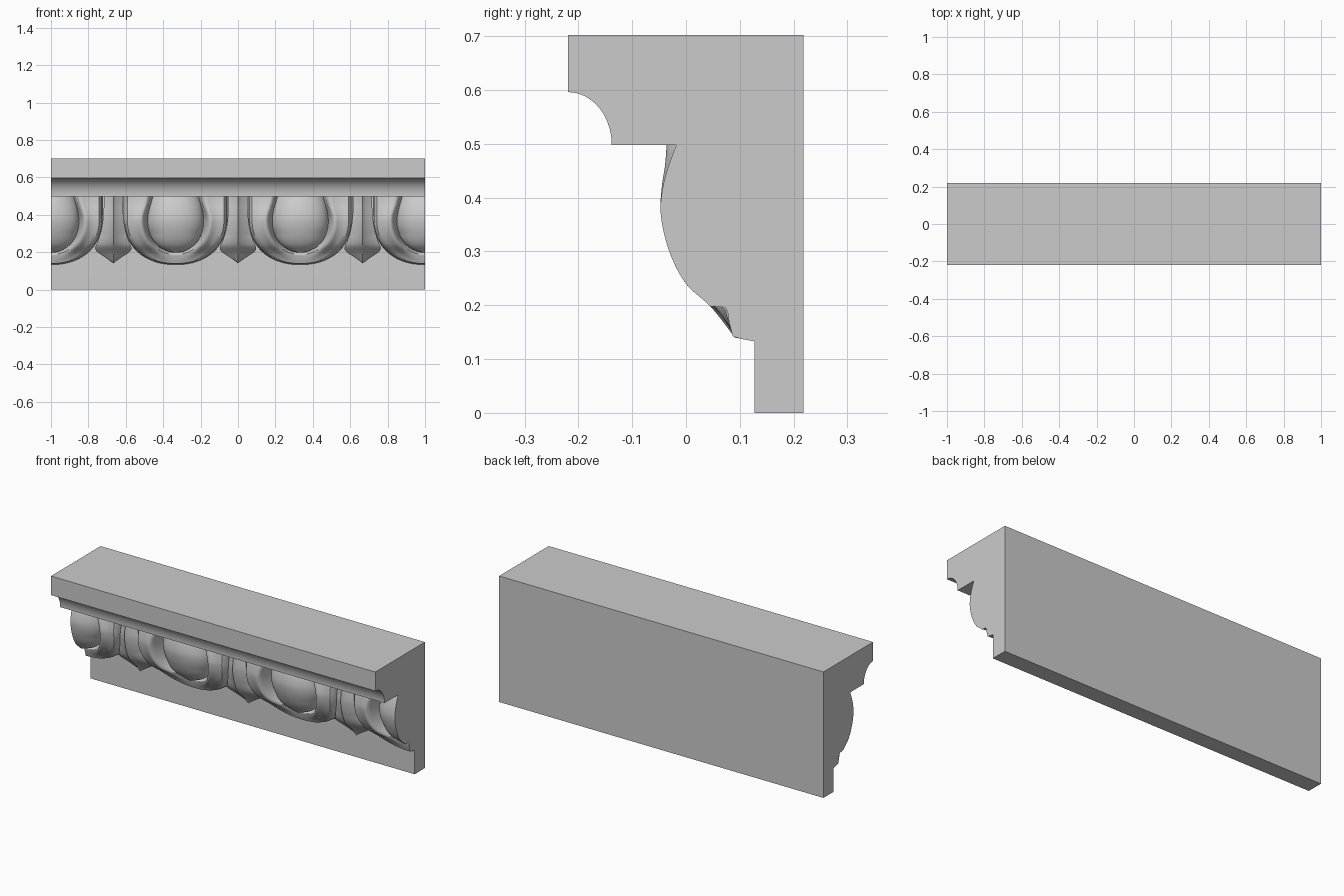
import bpy, bmesh, math

if "Cube" in bpy.data.objects:
    bpy.data.objects.remove(bpy.data.objects["Cube"])

P = 2 / 3          # repeat of the egg-and-dart pattern
TOP = 0.498        # soffit height
BACK = 0.13        # plane of the lower fascia

# key points (z, value), smoothly interpolated
FACE = [(0.13, 0.097), (0.165, 0.072), (0.198, 0.045), (0.24, 0.0), (0.3, -0.031),
        (0.37, -0.047), (0.42, -0.043), (0.46, -0.032), (0.498, -0.018)]
RIDGE = FACE[:6] + [(0.42, -0.045), (0.46, -0.039), (0.498, -0.036)]
DART_W = [(0.142, 0.0), (0.17, 0.04), (0.212, 0.095), (0.26, 0.082), (0.33, 0.062),
          (0.42, 0.052), (0.498, 0.05)]


def curve(pts, z):
    z = min(max(z, pts[0][0]), pts[-1][0])
    i = max(k for k in range(len(pts) - 1) if pts[k][0] <= z)
    (z0, a), (z1, b) = pts[i], pts[i + 1]

    def slope(k):
        lo, hi = max(k - 1, 0), min(k + 1, len(pts) - 1)
        return (pts[hi][1] - pts[lo][1]) / (pts[hi][0] - pts[lo][0])
    h = z1 - z0
    t = (z - z0) / h
    return ((2*t**3 - 3*t*t + 1) * a + (t**3 - 2*t*t + t) * h * slope(i)
            + (3*t*t - 2*t**3) * b + (t**3 - t*t) * h * slope(i + 1))


def finish(bm, name, angle=40):
    me = bpy.data.meshes.new(name)
    bm.to_mesh(me)
    bm.free()
    ob = bpy.data.objects.new(name, me)
    bpy.context.collection.objects.link(ob)
    bpy.ops.object.select_all(action='DESELECT')
    ob.select_set(True)
    bpy.context.view_layer.objects.active = ob
    bpy.ops.object.shade_smooth_by_angle(angle=math.radians(angle))
    return ob


def loft(name, rows, angle=40):
    bm = bmesh.new()
    vs = [[bm.verts.new(p) for p in r] for r in rows]
    for r, q in zip(vs, vs[1:]):
        for k in range(len(r) - 1):
            bm.faces.new((r[k], r[k + 1], q[k + 1], q[k]))
    bmesh.ops.remove_doubles(bm, verts=bm.verts, dist=1e-5)
    bm.normal_update()
    if sum(f.normal.y * f.calc_area() for f in bm.faces) > 0:
        bmesh.ops.reverse_faces(bm, faces=bm.faces)
    return finish(bm, name, angle)


def extrude(name, profile, x0, x1):
    bm = bmesh.new()
    f = bm.faces.new([bm.verts.new((x0, y, z)) for y, z in profile])
    g = bmesh.ops.extrude_face_region(bm, geom=[f])['geom']
    bmesh.ops.translate(bm, vec=(x1 - x0, 0, 0),
                        verts=[v for v in g if isinstance(v, bmesh.types.BMVert)])
    bmesh.ops.recalc_face_normals(bm, faces=bm.faces)
    return finish(bm, name, 30)


# backing block with coved crown
cove = [(-0.219 + 0.081 * math.sin(a), TOP + 0.098 * math.cos(a))
        for a in [math.pi / 2 * k / 16 for k in range(17)]]
extrude("moulding_block", [(0.218, 0), (0.218, 0.702), (-0.219, 0.702)] + cove
        + [(BACK, TOP), (0.127, 0.133), (0.127, 0)], -1, 1)

# end faces following the cut eggs
section = [(curve(FACE, z), z) for z in [TOP - 0.3 * k / 30 for k in range(31)]]
section += [(0.073, 0.196), (0.078, 0.185), (0.08, 0.168), (0.087, 0.142), (0.105, 0.137), (0.127, 0.133)]
for s in (-1, 1):
    extrude("cut_end", [(0.15, TOP)] + section + [(0.15, 0.133)], s * 0.998, s)


def egg_width(z):
    zc = 0.36
    if z < zc:
        return 0.15 * math.sqrt(max(0, 1 - ((zc - z) / (zc - 0.198)) ** 2))
    return 0.15 * math.sqrt(1 - ((z - zc) / 0.27) ** 2)


def half_egg(cx, s):
    rows = []
    for i in range(41):
        z = 0.198 + (TOP - 0.198) * (1 - math.cos(math.pi / 2 * i / 40))
        w, y = egg_width(z), curve(FACE, z)
        d = 0.03 + 0.07 * min(1, (z - 0.198) / 0.1)
        row = [(cx + s * w * math.sin(a), y + d * (1 - math.cos(a)), z)
               for a in [math.pi / 2 * k / 16 for k in range(17)]]
        rows.append(row + [(row[-1][0], BACK, z)])
    loft("egg", rows)


# shell rim cross-section: (half width at middle, at top, bottom z, depth behind ridge at bottom, on sides)
RIM = [(0.148, 0.118, 0.200, 0.055, 0.10), (0.158, 0.128, 0.194, 0.028, 0.07),
       (0.167, 0.136, 0.188, 0.020, 0.025), (0.176, 0.146, 0.180, 0.016, 0.006),
       (0.186, 0.158, 0.171, 0.012, 0.000), (0.198, 0.172, 0.161, 0.007, 0.004),
       (0.212, 0.195, 0.153, 0.004, 0.012), (0.232, 0.228, 0.146, 0.002, 0.013),
       (0.258, 0.258, 0.140, 0.000, 0.012), (0.272, 0.272, 0.137, 0.015, 0.030),
       (0.278, 0.278, 0.133, 0.040, 0.090)]


def half_shell(cx, s):
    rows, zc = [], 0.37
    for i in range(49):
        row = []
        for w, wt, zb, db, ds in RIM:
            if i <= 32:
                a = math.pi / 2 * i / 32
                x, z = w * math.sin(a) ** 0.9, zc - (zc - zb) * math.cos(a)
            else:
                t = (i - 32) / 16
                x, z = w + (wt - w) * t * t * (3 - 2 * t), zc + (TOP - zc) * t
            m = min(1, i / 24)
            m = m * m * (3 - 2 * m)
            y = curve(RIDGE, z) + db + (ds - db) * m
            row.append((cx + s * x, min(y, BACK), z))
        rows.append(row + [(row[-1][0], BACK + 0.01, row[-1][2])])
    loft("shell_rim", rows, 50)


def dart(cx):
    rows = []
    for i in range(45):
        z = 0.142 + (TOP - 0.142) * i / 44
        w, y = max(0, curve(DART_W, z)), curve(RIDGE, z)
        lift = min(1, (z - 0.142) / 0.15)
        row = []
        for k in range(-8, 9):
            u = k / 8
            row.append((cx + w * u, y + (0.012 + 0.03 * lift) * abs(u) ** 0.8, z))
        rows.append([(cx - w, BACK, z)] + row + [(cx + w, BACK, z)])
    loft("dart", rows, 35)


# repeat the pattern; only inner halves at the two cut ends
for cx in (-1.5 * P, -0.5 * P, 0.5 * P, 1.5 * P):
    for s in (-1, 1):
        if abs(cx + s * 0.1) < 1:
            half_egg(cx, s)
            half_shell(cx, s)
for cx in (-P, 0, P):
    dart(cx)
